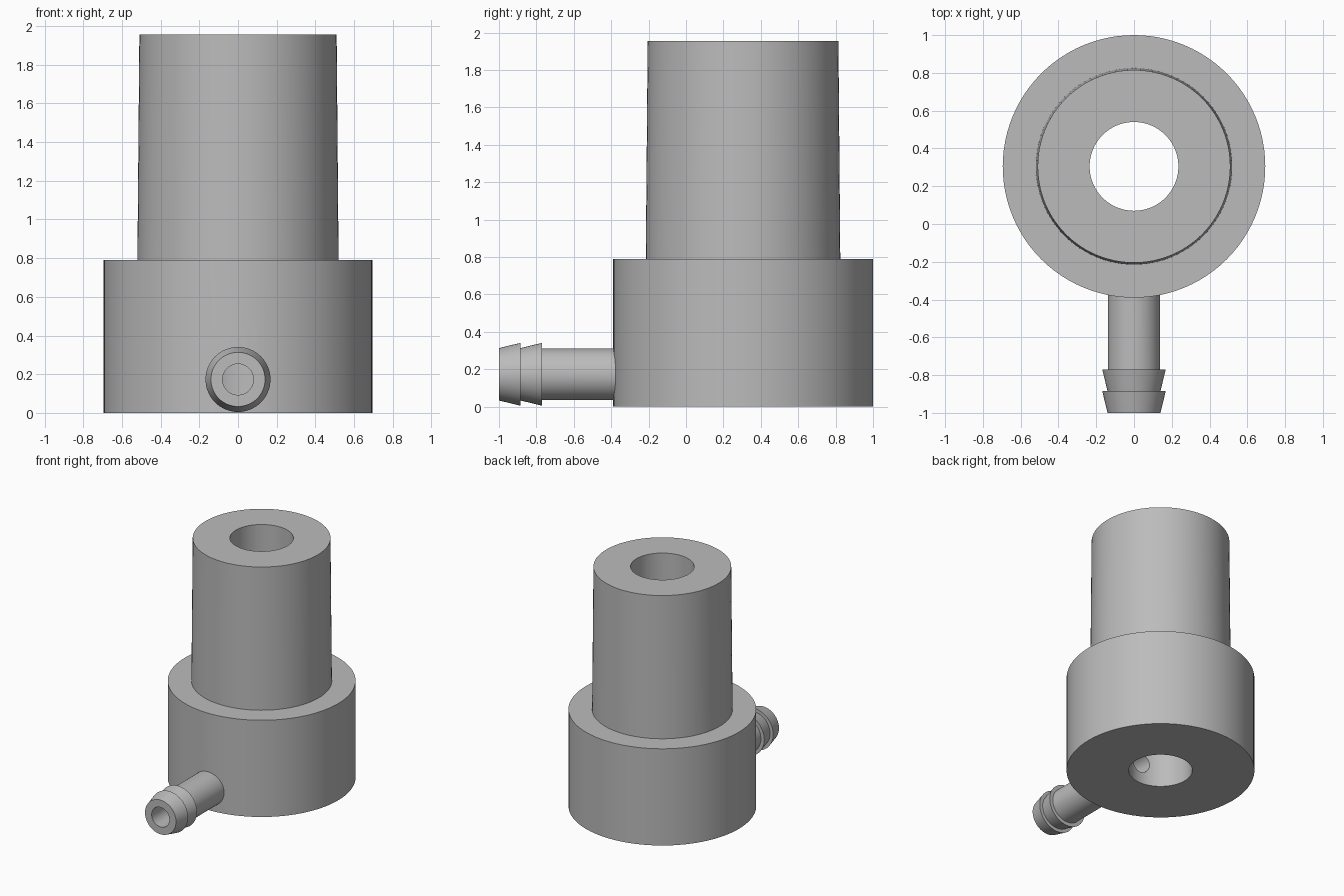
import bpy, bmesh, math
from mathutils import Matrix

if "Cube" in bpy.data.objects:
    bpy.data.objects.remove(bpy.data.objects["Cube"])

AXIS_Y = 0.305      # centre of the round body
SPOUT_Z = 0.173     # height of the hose barb axis

grey = bpy.data.materials.new("plain grey")
grey.diffuse_color = (0.5, 0.5, 0.5, 1)
grey.use_nodes = True
grey.node_tree.nodes["Principled BSDF"].inputs["Base Color"].default_value = grey.diffuse_color


def lathe(name, profile, matrix, sides=96):
    """Spin a closed (radius, height) profile around z; radius 0 gives a solid."""
    bm = bmesh.new()
    rings = []
    for r, h in profile:
        if r == 0:
            rings.append([bm.verts.new((0, 0, h))] * sides)
        else:
            rings.append([bm.verts.new((r * math.cos(a), r * math.sin(a), h))
                          for a in (2 * math.pi * i / sides for i in range(sides))])
    for k, ring in enumerate(rings):
        nxt = rings[(k + 1) % len(rings)]
        if ring[0] is ring[1] and nxt[0] is nxt[1]:
            continue
        for i in range(sides):
            j = (i + 1) % sides
            bm.faces.new(dict.fromkeys((ring[i], ring[j], nxt[j], nxt[i])))
    bmesh.ops.recalc_face_normals(bm, faces=bm.faces)
    bm.transform(matrix)
    mesh = bpy.data.meshes.new(name)
    bm.to_mesh(mesh)
    bm.free()
    mesh.materials.append(grey)
    obj = bpy.data.objects.new(name, mesh)
    bpy.context.collection.objects.link(obj)
    return obj


def combine(target, other, operation):
    mod = target.modifiers.new(operation.lower(), 'BOOLEAN')
    mod.object, mod.operation, mod.solver = other, operation, 'EXACT'
    bpy.context.view_layer.objects.active = target
    bpy.ops.object.modifier_apply(modifier=mod.name)
    bpy.data.objects.remove(other)


# Stepped body with a slightly tapered neck and a bore right through
body = lathe("hose_adapter", [
    (0.235, 0), (0.695, 0), (0.695, 0.79), (0.52, 0.79), (0.51, 1.955), (0.235, 1.955),
], Matrix.Translation((0, AXIS_Y, 0)))

# Side spout with two barbs, lathed along -y
along = Matrix.Translation((0, 0, SPOUT_Z)) @ Matrix.Rotation(math.pi / 2, 4, 'X')
spout = lathe("barbed_spout", [
    (0, 0.2), (0.138, 0.2), (0.138, 0.77), (0.168, 0.77), (0.14, 0.885),
    (0.168, 0.885), (0.14, 1.0), (0, 1.0),
], along, 64)
combine(body, spout, 'UNION')

# Passage from the spout tip into the main bore
passage = lathe("passage_cutter", [(0, -0.3), (0.08, -0.3), (0.08, 1.1), (0, 1.1)], along, 64)
combine(body, passage, 'DIFFERENCE')

bpy.ops.object.select_all(action='DESELECT')
body.select_set(True)
bpy.context.view_layer.objects.active = body
bpy.ops.object.shade_smooth_by_angle(angle=math.radians(12))
